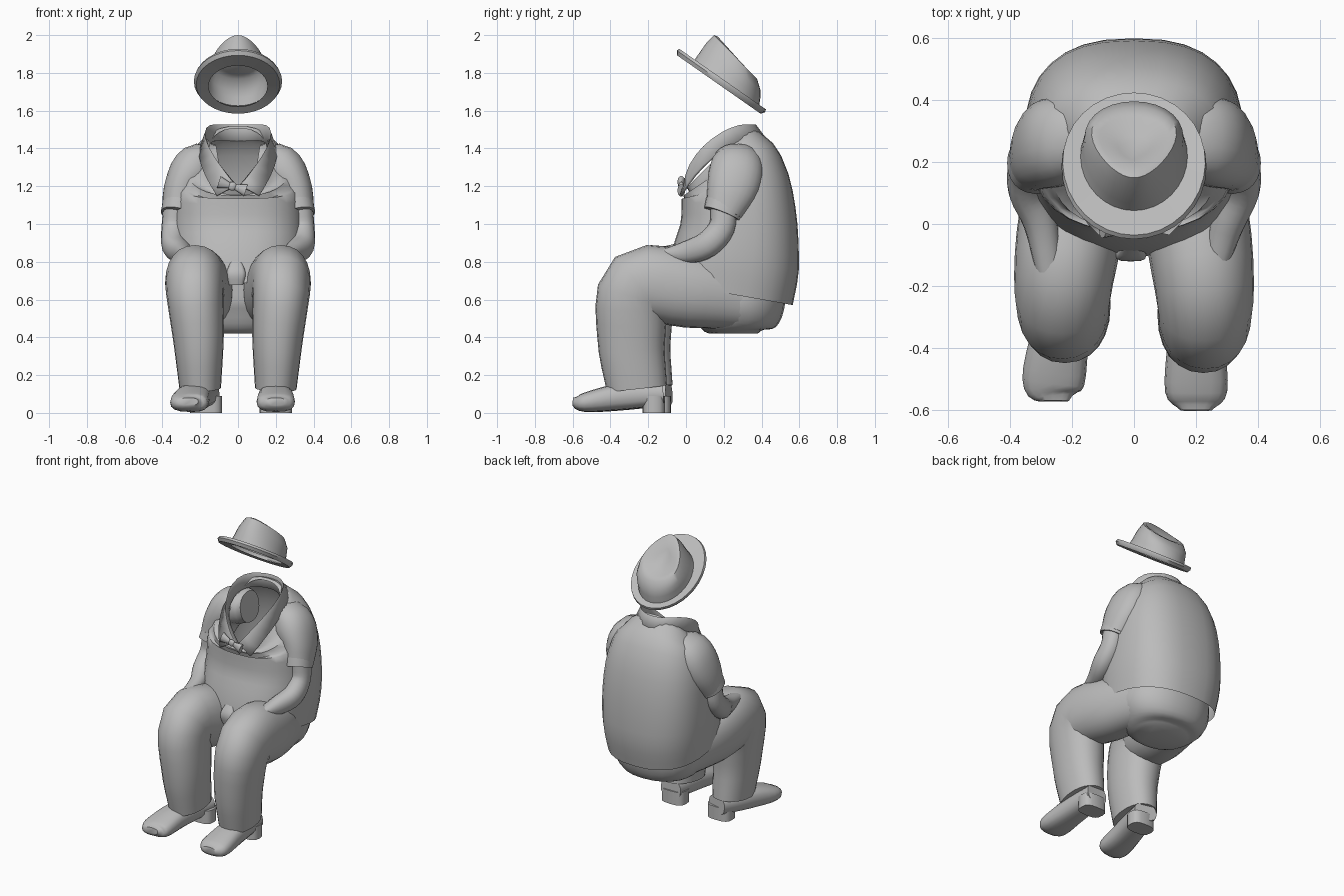
import bpy, bmesh, math
from mathutils import Vector, Matrix

default_cube = bpy.data.objects.get("Cube")
if default_cube:
    bpy.data.objects.remove(default_cube)

colour = (.5, .5, .5, 1)
grey = bpy.data.materials.new("plain_grey")
grey.use_nodes = True
grey.diffuse_color = colour
grey.node_tree.nodes["Principled BSDF"].inputs["Base Color"].default_value = colour


def finish(name, bm, angle=50):
    """Turn a bmesh into a smooth-shaded grey object."""
    bmesh.ops.recalc_face_normals(bm, faces=bm.faces)
    mesh = bpy.data.meshes.new(name)
    bm.to_mesh(mesh)
    bm.free()
    mesh.materials.append(grey)
    part = bpy.data.objects.new(name, mesh)
    bpy.context.collection.objects.link(part)
    bpy.ops.object.select_all(action='DESELECT')
    part.select_set(True)
    bpy.context.view_layer.objects.active = part
    bpy.ops.object.shade_smooth_by_angle(angle=math.radians(angle))
    return part


def skin(name, rows, closed=True, cap_start=True, cap_end=True):
    """Join rows of points into a surface, optionally closing each row and the ends."""
    bm = bmesh.new()
    rows = [[bm.verts.new(point) for point in row] for row in rows]
    count = len(rows[0])
    for row, following in zip(rows, rows[1:]):
        for i in range(count if closed else count - 1):
            j = (i + 1) % count
            bm.faces.new((row[i], row[j], following[j], following[i]))
    if cap_start:
        bm.faces.new(rows[0])
    if cap_end:
        bm.faces.new(rows[-1])
    return finish(name, bm)


def oval(sides, power):
    """Unit superellipse as pairs of across and along values."""
    def bend(value):
        return math.copysign(abs(value) ** (2 / power), value)
    turns = [math.tau * i / sides for i in range(sides)]
    return [(bend(math.sin(a)), bend(math.cos(a))) for a in turns]


def smooth_keys(keys, steps):
    """Sample a smooth curve through the keys, with its direction at each sample."""
    keys = [Vector(key) for key in keys]
    keys = [keys[0] * 2 - keys[1]] + keys + [keys[-1] * 2 - keys[-2]]
    samples = []
    spans = list(zip(keys, keys[1:], keys[2:], keys[3:]))
    for span, (before, start, end, after) in enumerate(spans):
        leave, arrive = (end - before) / 2, (after - start) / 2
        bow = (start - end) * 2 + leave + arrive
        swing = end - start - leave - bow
        last = span == len(spans) - 1
        for i in range(steps + last):
            t = i / steps
            value = start + leave * t + swing * t * t + bow * t ** 3
            slope = leave + swing * 2 * t + bow * 3 * t * t
            samples.append((value, Vector(slope[:3]).normalized()))
    return samples


def sweep(name, keys, mirror=1, sides=24, power=2.2, steps=4, capped=True):
    """Sweep an oval along keys of (x, y, z, half width, half depth)."""
    rows = []
    for value, forward in smooth_keys(keys, steps):
        x, y, z, width, depth = value
        across = Vector((1, 0, 0))
        across = (across - forward * forward.x).normalized()
        along = forward.cross(across)
        row = [Vector((x, y, z)) + across * width * s + along * depth * c
               for s, c in oval(sides, power)]
        rows.append([(p.x * mirror, p.y, p.z) for p in row])
    return skin(name, rows, cap_start=capped, cap_end=capped)


# Shirt body, open at the hem and neck
sweep("shirt_body", [
    (0, .23, .63, .33, .34),
    (0, .26, .8, .35, .34),
    (0, .28, 1, .35, .31),
    (0, .26, 1.2, .33, .29),
    (0, .21, 1.3, .27, .27),
    (0, .16, 1.35, .16, .22),
], sides=32, power=2.5, steps=3, capped=False)

# Trouser seat
sweep("trouser_seat", [
    (0, .27, .7, .3, .26),
    (0, .27, .56, .3, .25),
    (0, .26, .46, .24, .2),
    (0, .26, .42, .16, .12),
])

# Folded collar: rails for the inner band, the fold and the outer flap
def collar_rail(start, width, centre, length, base, rise, count=12):
    rail = []
    for i in range(count + 1):
        t = i / count
        angle = start + (math.pi - start) * t
        lift = math.sin(min(1, t * 4 / 3) * math.pi / 2)
        rail.append((width * math.sin(angle), centre - length * math.cos(angle), base + rise * lift))
    return rail


collar = skin("collar", [
    collar_rail(0, .16, .18, .17, 1.19, .25),
    collar_rail(.1, .175, .18, .19, 1.2, .32),
    collar_rail(.6, .2, .17, .24, 1.15, .31),
], closed=False, cap_start=False, cap_end=False)
mirror = collar.modifiers.new("mirror", 'MIRROR')
mirror.use_clip = True
thickness = collar.modifiers.new("thickness", 'SOLIDIFY')
thickness.thickness = .016
thickness.offset = 0

# Bow tie: two flattened cones and a knot
bow_place = Matrix.Translation((-.03, -.025, 1.2)) @ Matrix.Rotation(.3, 4, 'Y') @ Matrix.Diagonal((1, .6, 1, 1))
for side, label in ((1, "left"), (-1, "right")):
    bm = bmesh.new()
    out = Matrix.Translation((side * .04, 0, 0)) @ Matrix.Rotation(side * math.pi / 2, 4, 'Y')
    bmesh.ops.create_cone(bm, cap_ends=True, segments=10, radius1=.012, radius2=.035,
                          depth=.07, matrix=bow_place @ out)
    finish("bow_wing_" + label, bm)
bm = bmesh.new()
bmesh.ops.create_uvsphere(bm, u_segments=12, v_segments=8, radius=.024, matrix=bow_place)
finish("bow_knot", bm)

# Loose front tail of the shirt
sweep("shirt_tail", [
    (-.01, -.075, .8, .03, .01),
    (-.01, -.1, .74, .05, .02),
    (-.01, -.09, .68, .04, .02),
], sides=12, power=3)

for side, label in ((1, "left"), (-1, "right")):
    # The right foot sits slightly back and turns outwards, the right arm reaches further
    back, splay, reach = (0, 0, 0) if side > 0 else (.03, .06, .06)

    # Short sleeve with turned cuff
    sweep("sleeve_" + label, [
        (.1, .27, 1.32, .1, .1),
        (.22, .27, 1.3, .12, .14),
        (.29, .25, 1.2, .1, .14),
        (.32, .2, 1.06, .085, .1),
    ], mirror=side)
    sweep("cuff_" + label, [
        (.31, .21, 1.1, .09, .11),
        (.32, .19, 1.05, .09, .1),
    ], mirror=side, steps=1)

    # Bare arm bent at the elbow
    sweep("arm_" + label, [
        (.33, .2, 1.1, .065, .07),
        (.34, .19, .98, .065, .07),
        (.34, .11, .89, .065, .07),
        (.3, 0, .85, .055, .06),
        (.27, -.11 - reach, .84, .04, .03),
    ], mirror=side, sides=16)

    # Trouser leg bent at the knee
    sweep("trouser_leg_" + label, [
        (.15, .32, .6, .14, .16),
        (.2, .02, .65, .17, .2),
        (.23, -.25 + back, .67, .155, .2),
        (.21, -.29 + back, .4, .135, .18),
        (.2, -.26 + back, .13, .11, .16),
    ], mirror=side)

    # Shoe
    sweep("shoe_" + label, [
        (.2 + splay, -.6 + back, .06, .05, .02),
        (.2 + splay, -.54 + back, .055, .1, .05),
        (.2 + splay / 2, -.35 + back, .085, .09, .07),
        (.2 - splay / 2, -.12 + back, .1, .075, .06),
    ], mirror=side, sides=16, power=2.6)
    sweep("heel_" + label, [
        (.2 - splay / 2, -.17 + back, .09, .085, .06),
        (.2 - splay / 2, -.17 + back, 0, .085, .06),
    ], mirror=side, sides=16, power=3, steps=1)

# Hat: ovals of (centre, height, half length, lean), pinched more towards the top
hat_place = Matrix.Translation((0, .185, 1.755)) @ Matrix.Rotation(-.61, 4, 'X')
hat_rows = []
for centre, height, length, lean in [
    (.03, -.01, .19, 0),
    (0, -.02, .27, 0),
    (0, 0, .285, 0),
    (0, .015, .28, 0),
    (.03, .01, .21, 0),
    (.02, .05, .2, 0),
    (.01, .1, .19, .02),
    (-.01, .15, .16, .03),
    (-.02, .155, .13, .03),
    (-.02, .13, .06, .02),
]:
    pinch = max(0, height) * 2
    hat_rows.append([
        hat_place @ Vector((length * .82 * s * (1 + pinch * c), centre + length * c, height - lean * c))
        for s, c in oval(32, 2)])
skin("hat", hat_rows, cap_start=False)
